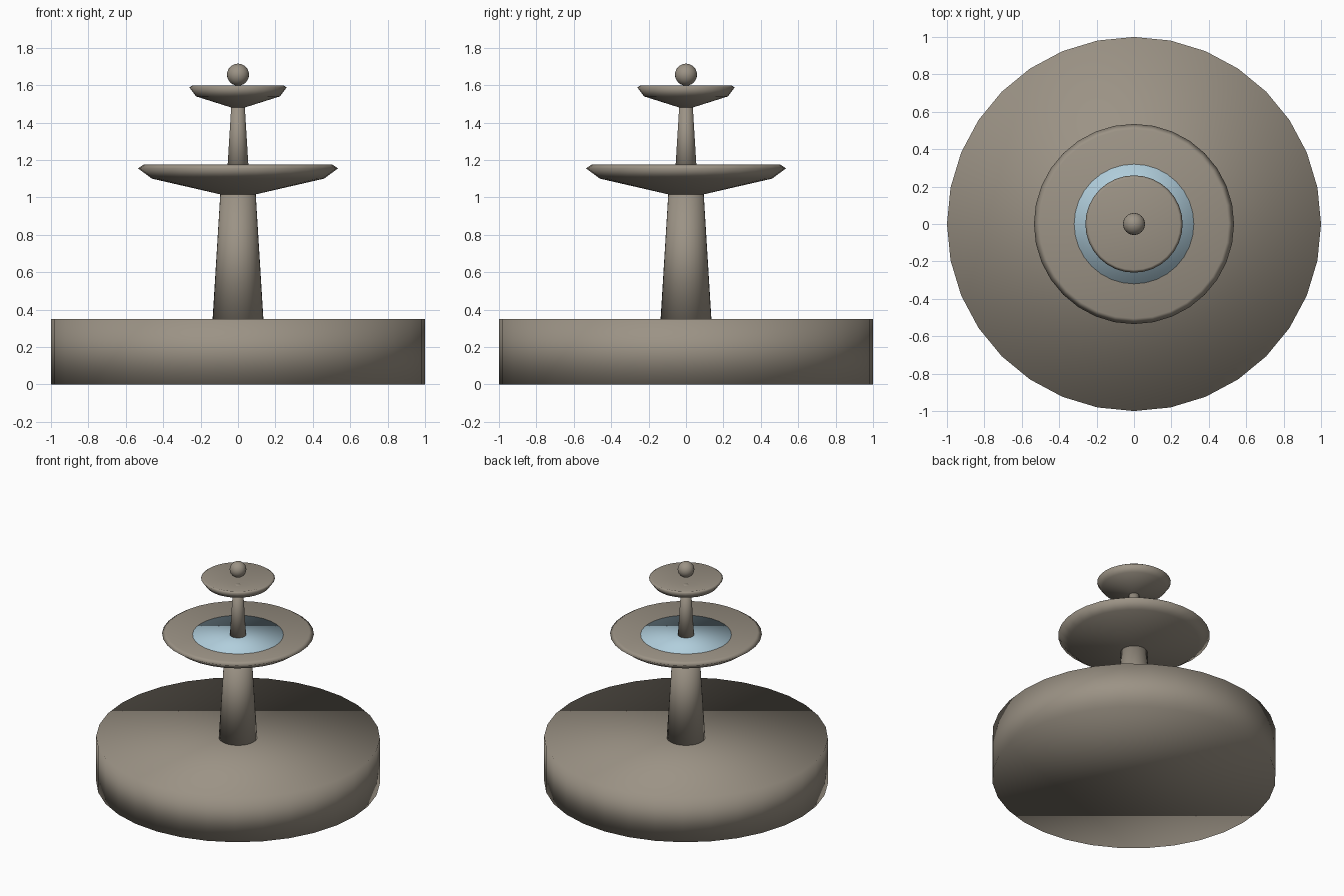
import bpy
import bmesh
from math import cos, sin, pi

SIDES = 32

cube = bpy.data.objects.get("Cube")
if cube:
    bpy.data.objects.remove(cube, do_unlink=True)


def make_material(name, rgb):
    mat = bpy.data.materials.new(name)
    mat.use_nodes = True
    color = (*rgb, 1.0)
    mat.diffuse_color = color
    mat.node_tree.nodes["Principled BSDF"].inputs["Base Color"].default_value = color
    return mat


stone = make_material("weathered stone", (0.33, 0.29, 0.235))
water = make_material("pale water", (0.44, 0.62, 0.72))


def finish(name, bm, mat):
    """Turn a bmesh into a fully smooth-shaded object."""
    bmesh.ops.recalc_face_normals(bm, faces=bm.faces)
    for face in bm.faces:
        face.smooth = True
    mesh = bpy.data.meshes.new(name)
    bm.to_mesh(mesh)
    bm.free()
    mesh.materials.append(mat)
    obj = bpy.data.objects.new(name, mesh)
    bpy.context.collection.objects.link(obj)
    return obj


def lathe(name, profile, mat):
    """Spin (radius, z) points round z; radius 0 is a tip, open ends get a cap."""
    bm = bmesh.new()
    rings = []
    for r, z in profile:
        count = SIDES if r > 0 else 1
        rings.append([bm.verts.new((r * cos(2 * pi * i / SIDES),
                                    r * sin(2 * pi * i / SIDES), z))
                      for i in range(count)])
    for low, high in zip(rings, rings[1:]):
        for i in range(SIDES):
            j = (i + 1) % SIDES
            if len(high) == 1:
                bm.faces.new((low[i], low[j], high[0]))
            else:
                bm.faces.new((low[i], low[j], high[j], high[i]))
    for ring in (rings[0], rings[-1]):
        if len(ring) > 1:
            bm.faces.new(ring)
    return finish(name, bm, mat)


# Ground basin and the two tapered columns
lathe("base_basin", [(1.0, 0), (1.0, 0.35)], stone)
lathe("lower_column", [(0.137, 0.33), (0.094, 1.03)], stone)
lathe("upper_column", [(0.06, 1.10), (0.033, 1.538)], stone)

# Bowls: outer underside, bevelled rim, then the dished inside
lathe("middle_bowl", [(0.09, 1.015), (0.46, 1.10), (0.535, 1.155),
                      (0.505, 1.175), (0, 1.098)], stone)
lathe("top_bowl", [(0.035, 1.48), (0.225, 1.54), (0.26, 1.588),
                   (0.245, 1.598), (0, 1.533)], stone)

# Water lying in the middle bowl
lathe("middle_water", [(0.32, 1.135), (0.32, 1.149)], water)

# Ball finial
bm = bmesh.new()
bmesh.ops.create_uvsphere(bm, u_segments=24, v_segments=12, radius=0.059)
ball = finish("ball_finial", bm, stone)
ball.location.z = 1.656
